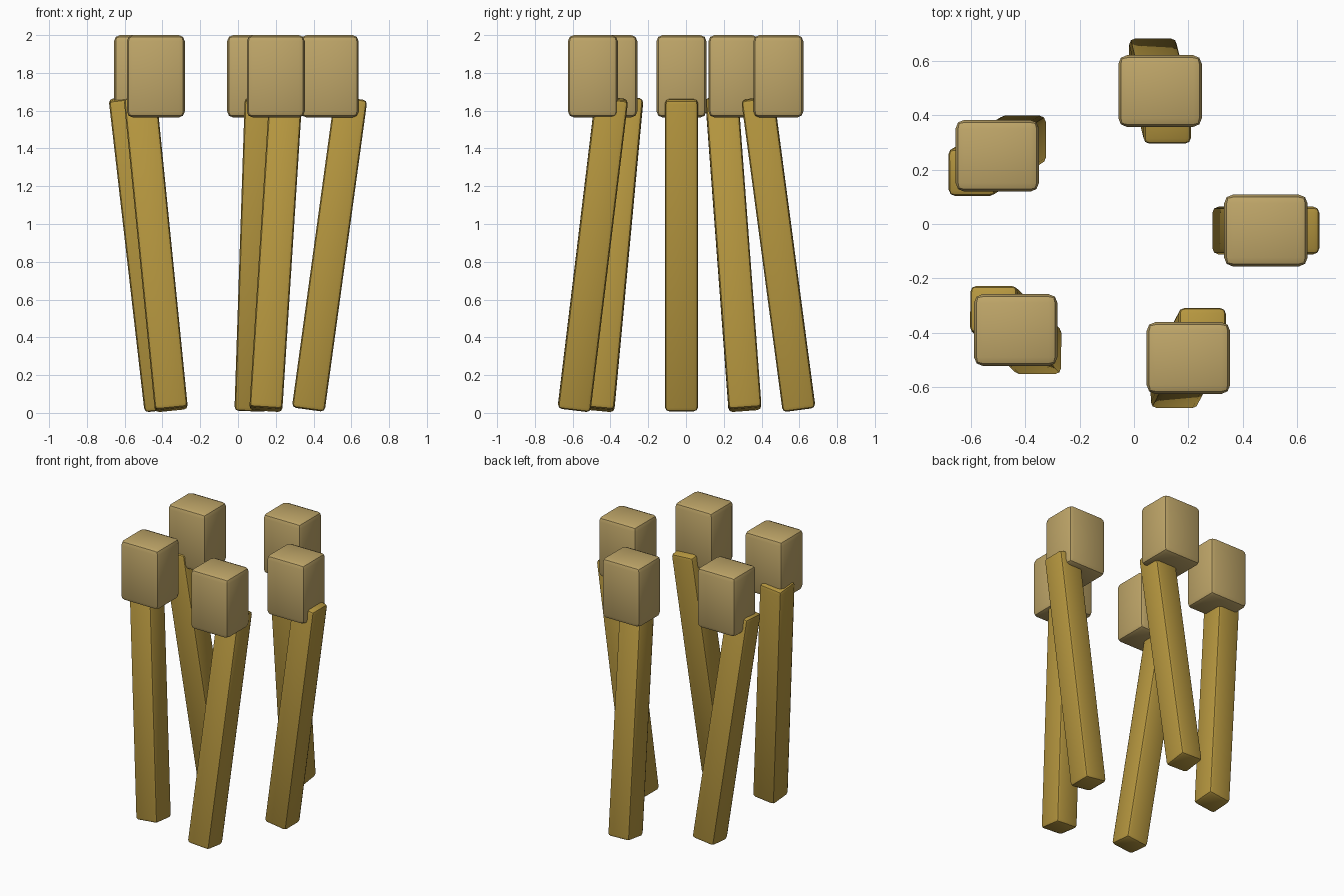
import bpy
from math import radians, sin, cos

if "Cube" in bpy.data.objects:
    bpy.data.objects.remove(bpy.data.objects["Cube"])

POST_W, POST_L, TILT = 0.175, 1.665, radians(7.8)
HEAD = (0.307, 0.264, 0.436)


def material(name, rgb):
    m = bpy.data.materials.new(name)
    m.diffuse_color = (*rgb, 1)
    m.use_nodes = True
    m.node_tree.nodes["Principled BSDF"].inputs["Base Color"].default_value = m.diffuse_color
    return m


def soft_box(name, loc, size, bevel, mat, rot=(0, 0, 0)):
    bpy.ops.mesh.primitive_cube_add(size=1, location=loc, rotation=rot)
    ob = bpy.context.object
    ob.name = name
    ob.scale = size
    bpy.ops.object.transform_apply(location=False, rotation=False, scale=True)
    mod = ob.modifiers.new("soft edges", "BEVEL")
    mod.width, mod.segments = bevel, 2
    bpy.ops.object.modifier_apply(modifier=mod.name)
    bpy.ops.object.shade_smooth_by_angle(angle=radians(30))
    ob.data.materials.append(mat)
    return ob


stalk_mat = material("stalk", (0.47, 0.31, 0.05))
head_mat = material("head", (0.52, 0.38, 0.14))

# Ring of five: x, y and direction of lean in degrees
ring = [(0.485, -0.024, 0), (0.096, 0.489, 76), (-0.503, 0.251, 147),
        (-0.435, -0.39, 223), (0.2, -0.493, 298)]

for i, (x, y, lean) in enumerate(ring, 1):
    a = radians(lean)
    # Leaning stalk
    soft_box(f"stalk_{i}", (x, y, 0.842), (POST_W, POST_W, POST_L), 0.022,
             stalk_mat, (TILT * sin(a), TILT * cos(a), 0))
    # Upright head over the stalk
    soft_box(f"head_{i}", (x, y, 2 - HEAD[2] / 2), HEAD, 0.032, head_mat)
